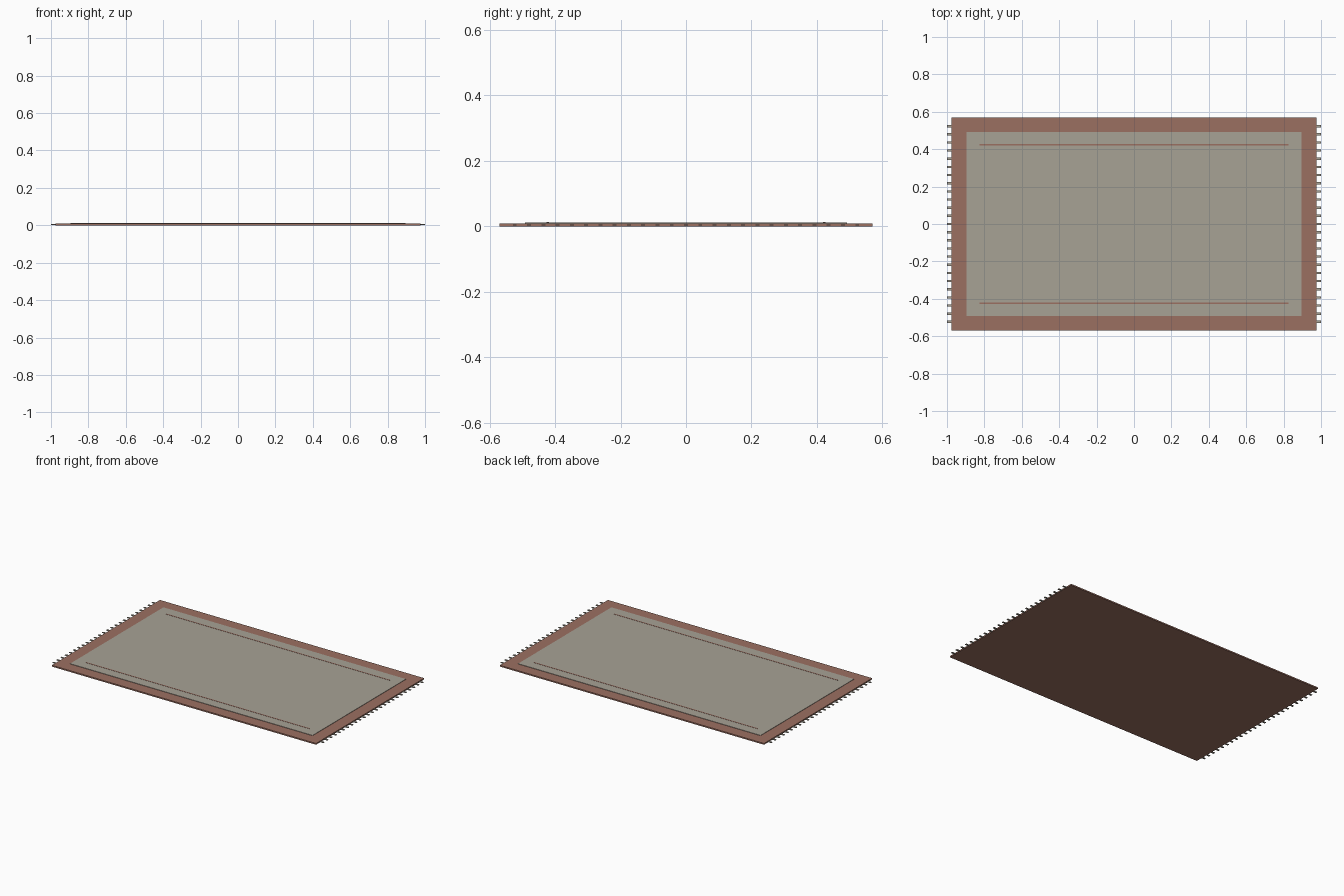
import bpy, bmesh
from mathutils import Matrix, Vector

if "Cube" in bpy.data.objects:
    bpy.data.objects.remove(bpy.data.objects["Cube"])


def material(name, rgb):
    m = bpy.data.materials.new(name)
    m.diffuse_color = (*rgb, 1)
    m.use_nodes = True
    m.node_tree.nodes["Principled BSDF"].inputs["Base Color"].default_value = m.diffuse_color
    return m


def boxes(name, specs, mat):
    """One object made of boxes given as (x0, x1, y0, y1, z0, z1)."""
    bm = bmesh.new()
    for x0, x1, y0, y1, z0, z1 in specs:
        centre = Vector((x0 + x1, y0 + y1, z0 + z1)) / 2
        bmesh.ops.create_cube(bm, size=1, matrix=Matrix.Translation(centre)
                              @ Matrix.Diagonal((x1 - x0, y1 - y0, z1 - z0, 1)))
    mesh = bpy.data.meshes.new(name)
    bm.to_mesh(mesh)
    bm.free()
    mesh.materials.append(mat)
    ob = bpy.data.objects.new(name, mesh)
    bpy.context.collection.objects.link(ob)
    return ob


red = material("border_red", (0.33, 0.16, 0.12))
cream = material("field_cream", (0.39, 0.36, 0.30))

# Woven base, whose exposed rim is the border
boxes("rug_border", [(-0.975, 0.975, -0.57, 0.57, 0, 0.009)], red)

# Raised centre field
boxes("rug_field", [(-0.895, 0.895, -0.492, 0.492, 0.008, 0.0115)], cream)

# Thin accent stripes along both long sides
boxes("accent_stripes", [(-0.825, 0.825, y - 0.004, y + 0.004, 0.011, 0.0125)
                         for y in (-0.423, 0.423)], red)

# Fringe tassels on both short ends
count, pitch = 25, 0.0436
fringe = []
for i in range(count):
    y = (i - (count - 1) / 2) * pitch
    for x0, x1 in ((-1.0, -0.97), (0.97, 1.0)):
        fringe.append((x0, x1, y - 0.006, y + 0.006, 0.002, 0.006))
boxes("fringe", fringe, cream)
